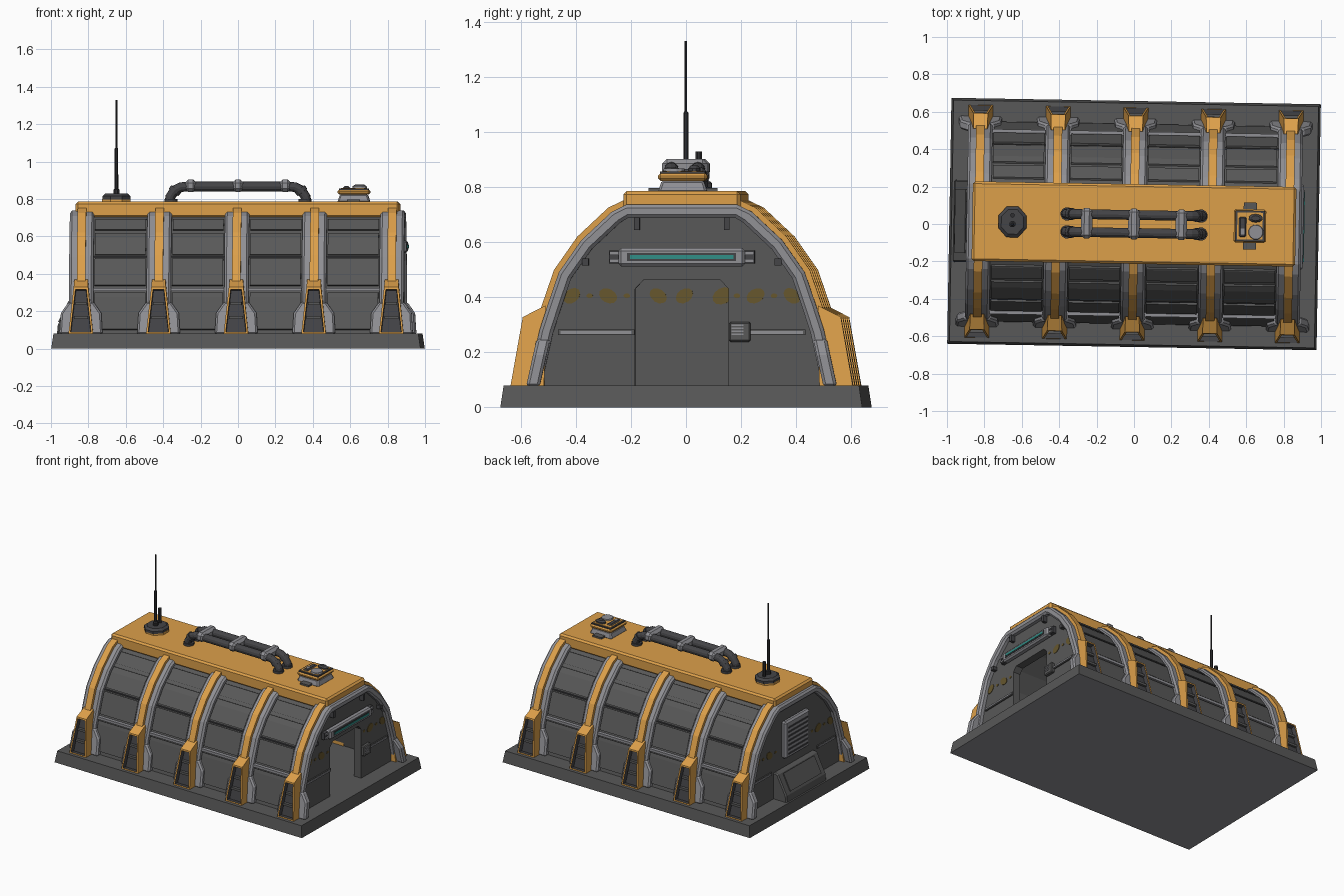
import bpy, bmesh, math
from mathutils import Matrix, Vector

if "Cube" in bpy.data.objects:
    bpy.data.objects.remove(bpy.data.objects["Cube"])

def material(name, rgb):
    m = bpy.data.materials.new(name)
    m.diffuse_color = (*rgb, 1)
    m.use_nodes = True
    m.node_tree.nodes["Principled BSDF"].inputs["Base Color"].default_value = m.diffuse_color
    return m

ORANGE = material("orange paint", (0.72, 0.35, 0.068))
DARK = material("dark grey panel", (0.098, 0.098, 0.098))
GREY = material("light grey metal", (0.28, 0.28, 0.30))
PIPE = material("pipe grey", (0.058, 0.058, 0.063))
BLACK = material("antenna black", (0.028, 0.028, 0.031))
TEAL = material("teal light", (0.03, 0.27, 0.24))
OLIVE = material("faded yellow mark", (0.135, 0.095, 0.027))
parts = []

def finish(name, bm, mats, bevel=0):
    bmesh.ops.recalc_face_normals(bm, faces=bm.faces)
    me = bpy.data.meshes.new(name)
    bm.to_mesh(me)
    bm.free()
    ob = bpy.data.objects.new(name, me)
    bpy.context.collection.objects.link(ob)
    for m in mats:
        me.materials.append(m)
    if bevel:
        b = ob.modifiers.new("bevel", "BEVEL")
        b.width, b.segments, b.limit_method, b.angle_limit = bevel, 1, "ANGLE", math.radians(40)
    parts.append(ob)
    return ob

def loft(name, rings, mat, bevel=0):
    """Join equal rings of points and cap the ends."""
    bm = bmesh.new()
    vs = [[bm.verts.new(p) for p in r] for r in rings]
    n = len(rings[0])
    for a, b in zip(vs, vs[1:]):
        for i in range(n):
            bm.faces.new((a[i], a[(i + 1) % n], b[(i + 1) % n], b[i]))
    bm.faces.new(vs[0])
    bm.faces.new(vs[-1])
    return finish(name, bm, [mat], bevel)

def box(name, x0, x1, y0, y1, z0, z1, mat, bevel=0, inset=0):
    def ring(z, d):
        return [(x0 + d, y0 + d, z), (x1 - d, y0 + d, z), (x1 - d, y1 - d, z), (x0 + d, y1 - d, z)]
    return loft(name, [ring(z0, 0), ring(z1, inset)], mat, bevel)

def prism_x(name, pts, x0, x1, mat, bevel=0):
    return loft(name, [[(x, y, z) for y, z in pts] for x in (x0, x1)], mat, bevel)

def turned(name, x, y, profile, mat, sides=12, sx=1, sy=1):
    """Upright turned part from (radius, z) pairs."""
    rings = [[(x + sx * r * math.cos((i + .5) * math.tau / sides),
               y + sy * r * math.sin((i + .5) * math.tau / sides), z) for i in range(sides)]
             for r, z in profile]
    return loft(name, rings, mat)

def tube(name, path, y, r, mat, sides=12):
    rings = []
    for i, p in enumerate(path):
        a, b = path[max(i - 1, 0)], path[min(i + 1, len(path) - 1)]
        t = Vector((b[0] - a[0], 0, b[1] - a[1])).normalized()
        up = t.cross(Vector((0, 1, 0)))
        rings.append([Vector((p[0], y, p[1])) + r * (math.cos(k * math.tau / sides) * Vector((0, 1, 0))
                      + math.sin(k * math.tau / sides) * up) for k in range(sides)])
    return loft(name, rings, mat)

# Half arch profile (y, z) and helpers on it
G = [(.563, .07), (.517, .28), (.488, .37), (.447, .49), (.365, .607), (.255, .71), (.2, .737)]

def offset(half, d):
    full = half + [(-half[-1][0], half[-1][1])]
    out = []
    for i in range(len(half)):
        a, b = full[max(i - 1, 0)], full[i + 1]
        t = Vector((b[0] - a[0], b[1] - a[1])).normalized()
        out.append((half[i][0] + t.y * d, half[i][1] - t.x * d))
    return out

def y_at(half, z):
    for (y0, z0), (y1, z1) in zip(half, half[1:]):
        if z0 <= z <= z1:
            return y0 + (y1 - y0) * (z - z0) / (z1 - z0)

def mirror(half):
    return half + [(-y, z) for y, z in reversed(half)]

def arch(name, outer, inner, x0, x1, mat, bevel=0):
    """Arched band between two half profiles."""
    rings = [[(x0, *o), (x1, *o), (x1, *i), (x0, *i)] for o, i in zip(mirror(outer), mirror(inner))]
    return loft(name, rings, mat, bevel)

HULL = offset(G, -.03)
RIBS = (-.83, -.415, 0, .415, .83)

# Base slab with lighter underside, hull shell, roof slab
base = box("base_slab", -.9875, .9875, -.6575, .6575, 0, .08, DARK, 0, .012)
base.data.materials.append(GREY)
for f in base.data.polygons:
    f.material_index = int(f.normal.z < -.9)
arch("hull_shell", HULL, offset(G, -.055), -.86, .86, DARK)
box("roof_slab", -.865, .865, -.213, .213, .70, .785, ORANGE, .012)

# Ribs, wings and feet
for c in RIBS:
    arch("grey_rib", G, offset(G, -.05), c - .065, c + .065, GREY, .012)
    arch("orange_rib", offset(G, .02), offset(G, -.01), c - .023, c + .023, ORANGE)
    for s in (-1, 1):
        wing = [(-.115, .075), (.115, .075), (.108, .19), (.066, .25), (-.066, .25), (-.108, .19)]
        loft("rib_wing", [[(c + x, s * (d - .219 * (z - .07)), z) for x, z in wing] for d in (.517, .566)], GREY, .01)
        # tapered foot with a recessed dark front
        sec = [(.50, .078, .066), (.622, .078, .066), (.578, .328, .039), (.495, .37, .036)]
        bm = bmesh.new()
        a = [bm.verts.new((c - w, s * y, z)) for y, z, w in sec]
        b = [bm.verts.new((c + w, s * y, z)) for y, z, w in sec]
        bm.faces.new(a)
        bm.faces.new(b)
        for i in range(4):
            f = bm.faces.new((a[i], a[(i + 1) % 4], b[(i + 1) % 4], b[i]))
            if i == 1:
                front = f
        bmesh.ops.recalc_face_normals(bm, faces=bm.faces)
        bmesh.ops.inset_individual(bm, faces=[front], thickness=.015, depth=0)
        front.material_index = 1
        walls = bmesh.ops.inset_individual(bm, faces=[front], thickness=.003, depth=-.03)["faces"]
        for f in walls:
            f.material_index = 1
        finish("rib_foot", bm, [ORANGE, PIPE])
        for z in (.165, .24):
            yb = .592 - .176 * (z - .08)
            w = .046 - .1 * (z - .08)
            box("foot_crossbar", c - w, c + w, *sorted((s * (yb - .015), s * (yb + .017))), z - .008, z + .008, DARK)

# Hull panels and rails in each bay
for c in (-.6225, -.2075, .2075, .6225):
    for s in (-1, 1):
        for z0, z1 in ((.10, .295), (.335, .48), (.50, .615), (.632, .69)):
            sec = [(y_at(HULL, z0), z0)] + [p for p in HULL if z0 < p[1] < z1] + [(y_at(HULL, z1), z1)]
            out = [(y + .009, z + .004) for y, z in sec]
            prism_x("hull_panel", [(s * y, z) for y, z in sec + out[::-1]], c - .136, c + .136, DARK)
        y = y_at(HULL, .315)
        box("hull_rail", c - .142, c + .142, *sorted((s * (y - .01), s * (y + .02))), .307, .325, GREY)
        y = y_at(HULL, .49)
        box("hull_seam", c - .142, c + .142, *sorted((s * (y - .01), s * (y + .006))), .486, .494, PIPE)

# End walls: front one has the doorway
WALL = offset(G, -.04)
prism_x("back_wall", mirror(WALL), -.86, -.805, DARK)
for s in (-1, 1):
    half = [(.17, .07)] + WALL + [(0, WALL[-1][1]), (0, .462), (.14, .462), (.17, .43)]
    prism_x("door_wall", [(s * y, z) for y, z in half], .805, .86, DARK)

# Door end: light bar, keypad, clamps
box("light_bar_back", .855, .885, -.265, .265, .522, .57, PIPE)
box("light_bar", .86, .905, -.23, .23, .512, .578, GREY, .01)
box("light_bar_frame", .9, .908, -.198, .198, .531, .561, PIPE)
box("light_strip", .905, .911, -.188, .188, .539, .553, TEAL)
for s in (-1, 1):
    for z in (.532, .56):
        box("light_bar_pin", .86, .895, *sorted((s * .225, s * .262)), z - .006, z + .006, GREY)
    box("top_bracket", .855, .89, s * .163 - .01, s * .163 + .01, .645, .69, PIPE)
    box("side_clamp", .855, .89, s * .35 - .012, s * .35 + .012, .515, .54, PIPE)
    for e, y0 in ((1, .172), (-1, .25)):
        box("wall_rail", *sorted((e * .855, e * .868)), *sorted((s * y0, s * .45)), .262, .282, DARK)
        box("wall_rail_strip", *sorted((e * .86, e * .872)), *sorted((s * (y0 + .01), s * .44)), .267, .277, GREY)
box("keypad", .855, .885, .172, .25, .238, .31, DARK, .006)
for i in range(4):
    box("keypad_key", .88, .889, .18, .225, .262 + i * .011, .268 + i * .011, GREY)

# Faded marks on the walls
def mark(x, y, r, tilt):
    pts = []
    for k in range(12):
        a = k * math.tau / 12
        u, v = r * math.cos(a), .72 * r * math.sin(a)
        pts.append((y + u * math.cos(tilt) - v * math.sin(tilt), .405 + u * math.sin(tilt) + v * math.cos(tilt)))
    prism_x("wall_mark", pts, x - .003, x + .003, OLIVE)

for y, r, t in ((.40, .034, -.7), (.335, .012, 0), (.268, .035, .5), (.2, .012, 0)):
    for s in (-1, 1):
        for x in (.86, -.86):
            mark(x, s * y, r, s * t)
for y, r, t in ((-.115, .034, -.6), (-.02, .034, .6), (.12, .04, .5)):
    mark(-.805, y, r, t)

# Back end: louvred vent and sloped locker
box("louvre_frame", -.895, -.855, -.135, .135, .335, .60, GREY, .012)
for i in range(7):
    z = .362 + i * .031
    box("louvre_slot", -.9, -.89, -.105, .105, z, z + .011, PIPE)
loft("back_locker", [[(x, y, z) for x, z in ((-.85, .07), (-.965, .07), (-.96, .125), (-.89, .265), (-.85, .265))]
                     for y in (-.22, .22)], DARK, .008)
loft("locker_lid", [[(x, y, z) for x, z in ((-.953, .14), (-.959, .143), (-.903, .255), (-.897, .252))]
                    for y in (-.17, .17)], DARK)

# Antenna
turned("antenna_pad", -.65, 0, [(.082, .78), (.082, .80)], ORANGE, 8)
turned("antenna_base", -.65, 0, [(.085, .797), (.085, .815), (.068, .828)], PIPE, 8, .95, 1.05)
turned("antenna_mast", -.65, -.012, [(.018, .82), (.018, .85), (.010, .855), (.010, 1.07), (.005, 1.075), (.005, 1.33)], BLACK, 8)
turned("antenna_stub", -.65, .035, [(.012, .82), (.012, .93)], BLACK, 8)

# Roof pipes with clamps
half_path = [(.365, .78), (.362, .81), (.34, .845), (.305, .863), (.27, .866)]
path = [(-x, z) for x, z in half_path] + half_path[::-1]
for y in (-.048, .048):
    tube("roof_pipe", path, y, .026, PIPE)
    for s in (-1, 1):
        turned("pipe_flange", s * .358, y, [(.036, .78), (.036, .8)], PIPE)
        tube("pipe_collar", [(s * .345, .835), (s * .33, .853)], y, .032, PIPE)
for x in (-.253, 0, .253):
    box("pipe_clamp", x - .031, x + .031, -.082, .082, .838, .903, GREY, .018)

# Roof hatch unit: framed orange lid with fittings
box("hatch_base", .532, .708, -.09, .09, .78, .825, GREY, .008, .014)
box("hatch_tab", .585, .655, -.125, .125, .78, .797, DARK)
box("hatch_band", .534, .706, -.09, .09, .823, .851, ORANGE, .01)
box("hatch_frame", .542, .698, -.082, .082, .845, .856, PIPE)
box("hatch_lid", .552, .688, -.072, .072, .85, .859, ORANGE)
turned("hatch_disc", .652, -.032, [(.042, .852), (.038, .868)], GREY, 12)
turned("hatch_cap", .65, .042, [(.03, .852), (.03, .868), (.018, .878)], PIPE, 10, 1.3, .75)
box("hatch_block", .562, .60, -.06, .048, .852, .866, PIPE, .008)
box("hatch_block_cap", .57, .592, -.045, -.015, .86, .87, GREY)

# Whole model sits turned one degree about z
turn = Matrix.Rotation(math.radians(-1), 4, "Z")
for ob in parts:
    ob.data.transform(turn)
